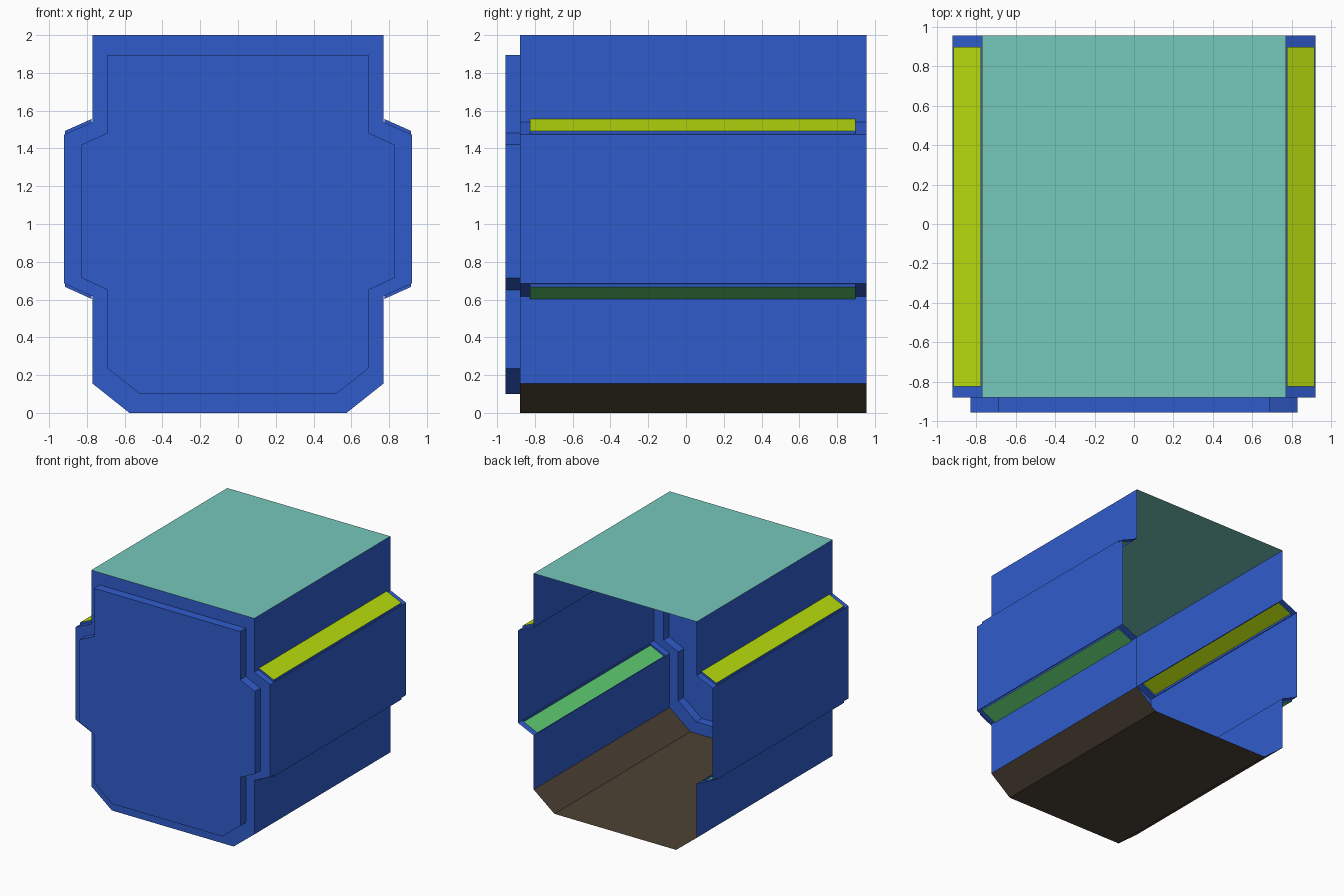
import bpy, bmesh

if "Cube" in bpy.data.objects:
    bpy.data.objects.remove(bpy.data.objects["Cube"])

FRONT, WALL, BACK = -0.955, -0.88, 0.955

# right half of the room section and of the recessed end panel, floor to roof
ROOM = [(0.575, 0), (0.77, 0.155), (0.77, 0.617), (0.92, 0.685),
        (0.92, 1.473), (0.77, 1.54), (0.77, 2)]
PANEL = [(0.52, 0.10), (0.69, 0.235), (0.69, 0.65), (0.828, 0.715),
         (0.828, 1.42), (0.69, 1.483), (0.69, 1.895)]


def material(name, rgb):
    m = bpy.data.materials.new(name)
    m.diffuse_color = (*rgb, 1)
    m.use_nodes = True
    m.node_tree.nodes["Principled BSDF"].inputs["Base Color"].default_value = m.diffuse_color
    return m


BLUE = material("blue", (0.03, 0.107, 0.60))
TEAL = material("teal", (0.18, 0.58, 0.50))
BROWN = material("brown", (0.075, 0.055, 0.035))
LIME = material("lime", (0.47, 0.72, 0.004))
GREEN = material("green", (0.11, 0.60, 0.16))


def build(name, polys, mat):
    bm = bmesh.new()
    for poly in polys:
        bm.faces.new([bm.verts.new(p) for p in poly])
    bmesh.ops.remove_doubles(bm, verts=bm.verts, dist=1e-5)
    bmesh.ops.recalc_face_normals(bm, faces=bm.faces)
    me = bpy.data.meshes.new(name)
    bm.to_mesh(me)
    bm.free()
    me.materials.append(mat)
    ob = bpy.data.objects.new(name, me)
    bpy.context.collection.objects.link(ob)
    return ob


def full(half):
    return half + [(-x, z) for x, z in reversed(half)]


def strip(a, b, y0, y1):
    return [(a[0], y0, a[1]), (b[0], y0, b[1]), (b[0], y1, b[1]), (a[0], y1, a[1])]


def bridge(a, ya, b, yb):
    n = len(a)
    return [[(a[i][0], ya, a[i][1]), (a[(i + 1) % n][0], ya, a[(i + 1) % n][1]),
             (b[(i + 1) % n][0], yb, b[(i + 1) % n][1]), (b[i][0], yb, b[i][1])]
            for i in range(n)]


# roof and floor (floor includes the two sloped edges)
room, panel = full(ROOM), full(PANEL)
build("roof", [strip(room[6], room[7], WALL, BACK)], TEAL)
build("floor", [strip(room[i], room[i - 1], WALL, BACK) for i in (1, 0, -1)], BROWN)

# end wall: flat border, recess sides and pushed-out panel
build("end_wall", bridge(room, WALL, panel, WALL) + bridge(panel, WALL, panel, FRONT)
      + [[(x, FRONT, z) for x, z in panel]], BLUE)


def ledge_frame(a, b, dz):
    """Ledge from a to b with a lamp recess; returns frame faces and lamp face."""
    def at(x, y, off=0):
        return (x, y, a[1] + (b[1] - a[1]) * (x - a[0]) / (b[0] - a[0]) + off)
    s = 1 if a[0] > 0 else -1
    outer = [(a[0], WALL), (b[0], WALL), (b[0], BACK), (a[0], BACK)]
    lo, hi = s * 0.776, s * 0.915
    inner = [(lo, -0.825), (hi, -0.825), (hi, 0.898), (lo, 0.898)]
    if abs(a[0]) > abs(b[0]):
        inner = [inner[i] for i in (1, 0, 3, 2)]
    faces = []
    for i in range(4):
        j = (i + 1) % 4
        faces.append([at(*outer[i]), at(*outer[j]), at(*inner[j]), at(*inner[i])])
        faces.append([at(*inner[i]), at(*inner[j]), at(*inner[j], dz), at(*inner[i], dz)])
    return faces, [at(*p, dz) for p in inner]


# side walls with lamp strips in the upper and lower ledges
for side, s in (("right", 1), ("left", -1)):
    p = [(s * x, z) for x, z in ROOM]
    faces = [strip(p[i], p[i + 1], WALL, BACK) for i in (1, 3, 5)]
    for i, dz, label, mat in ((2, -0.016, "lower", GREEN), (4, 0.018, "upper", LIME)):
        frame, lamp = ledge_frame(p[i], p[i + 1], dz)
        faces += frame
        build(f"{side}_{label}_lamp", [lamp], mat)
    build(f"{side}_wall", faces, BLUE)
